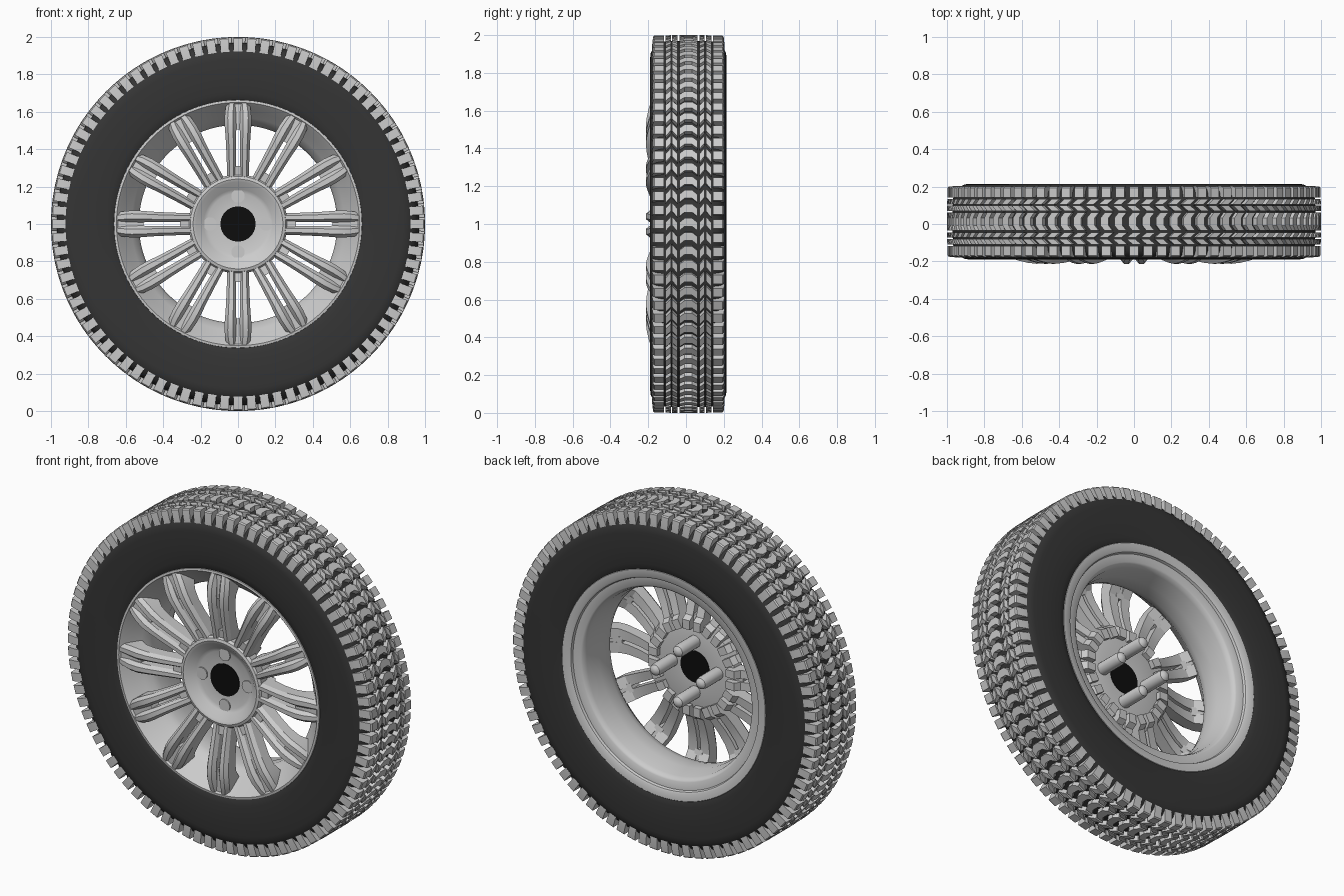
import bpy, bmesh
from math import sin, cos, pi

if "Cube" in bpy.data.objects:
    bpy.data.objects.remove(bpy.data.objects["Cube"])

YC = 0.0125   # tyre mid-plane


def mat(name, c):
    m = bpy.data.materials.new(name)
    m.diffuse_color = (c, c, c, 1)
    m.use_nodes = True
    m.node_tree.nodes["Principled BSDF"].inputs["Base Color"].default_value = m.diffuse_color
    return m


def finish(name, bm, material=None, angle=0.6):
    bmesh.ops.recalc_face_normals(bm, faces=bm.faces)
    me = bpy.data.meshes.new(name)
    bm.to_mesh(me)
    bm.free()
    ob = bpy.data.objects.new(name, me)
    bpy.context.collection.objects.link(ob)
    if material:
        me.materials.append(material)
    bpy.ops.object.select_all(action='DESELECT')
    ob.select_set(True)
    bpy.context.view_layer.objects.active = ob
    bpy.ops.object.shade_smooth_by_angle(angle=angle)
    return ob


def polar(r, y, a):
    return (r * sin(a), y, 1 + r * cos(a))


def lathe(name, prof, n=96, material=None, closed=True):
    """Spin an (r, y) profile around the wheel axis."""
    bm = bmesh.new()
    rings = [[bm.verts.new(polar(r, y, 2 * pi * i / n)) for r, y in prof] for i in range(n)]
    for i in range(n):
        a, b = rings[i], rings[(i + 1) % n]
        for j in range(len(prof) if closed else len(prof) - 1):
            k = (j + 1) % len(prof)
            bm.faces.new((a[j], a[k], b[k], b[j]))
    return finish(name, bm, material)


def loft(bm, sections):
    """Skin a list of equal-length point loops and cap both ends."""
    loops = [[bm.verts.new(p) for p in s] for s in sections]
    n = len(loops[0])
    for a, b in zip(loops, loops[1:]):
        for j in range(n):
            k = (j + 1) % n
            bm.faces.new((a[j], a[k], b[k], b[j]))
    bm.faces.new(loops[0])
    bm.faces.new(loops[-1])


def tread_row(name, sections, n, fill, phase=0.0):
    """Ring of blocks; sections = (y, top radius, bottom radius, angular shift in pitches)."""
    bm = bmesh.new()
    step = 2 * pi / n
    h = step * fill / 2
    for i in range(n):
        loops = []
        for y, rt, rb, s in sections:
            a = step * (i + s + phase)
            loops.append([polar(rb, y + YC, a - h), polar(rt, y + YC, a - h),
                          polar(rt, y + YC, a + h), polar(rb, y + YC, a + h)])
        loft(bm, loops)
    return finish(name, bm, angle=0.4)


dark = mat("rubber", 0.035)
black = mat("black", 0.004)

# Tyre carcass: mirrored half profile
half = [(0.62, 0.165), (0.645, 0.18), (0.66, 0.192), (0.70, 0.2), (0.78, 0.2025), (0.88, 0.2025),
        (0.905, 0.199), (0.925, 0.189), (0.945, 0.175), (0.96, 0.155), (0.968, 0.12), (0.97, 0.06)]
prof = [(r, YC + y) for r, y in half] + [(r, YC - y) for r, y in reversed(half)]
lathe("tyre", prof, 128, dark)

# Tread: shoulder lugs and slanted rows on both sides, chevrons in the middle
N = 84
for s, side in ((-1, "front"), (1, "back")):
    tread_row(side + "_shoulder_lugs",
              [(s * 0.130, 0.998, 0.955, 0), (s * 0.180, 0.998, 0.93, 0),
               (s * 0.187, 0.992, 0.925, 0), (s * 0.192, 0.945, 0.922, 0)], N, 0.66)
    tread_row(side + "_outer_slant_row",
              [(s * 0.093, 1.0, 0.96, -0.22), (s * 0.122, 0.998, 0.96, 0.22)], N, 0.62)
    tread_row(side + "_inner_slant_row",
              [(s * 0.058, 1.0, 0.96, 0.22), (s * 0.086, 1.0, 0.96, -0.22)], N, 0.62)
tread_row("centre_chevrons",
          [(-0.048, 1.0, 0.96, 0.18), (-0.02, 1.0, 0.96, -0.12),
           (0.02, 1.0, 0.96, -0.12), (0.048, 1.0, 0.96, 0.18)], N, 0.58)

# Rim barrel with stepped back lip and flared front edge
lathe("rim", [(0.664, -0.17), (0.662, -0.186), (0.65, -0.188), (0.635, -0.172), (0.605, -0.135),
              (0.57, -0.095), (0.54, -0.06), (0.53, -0.02), (0.53, 0.06), (0.54, 0.10),
              (0.545, 0.15), (0.555, 0.175), (0.565, 0.182), (0.61, 0.186), (0.615, 0.2),
              (0.625, 0.206), (0.665, 0.208), (0.675, 0.198), (0.66, 0.17), (0.58, 0.14),
              (0.56, 0.05), (0.56, -0.02), (0.61, -0.08)])

# Hub dish
lathe("hub", [(0.09, -0.12), (0.165, -0.122), (0.185, -0.13), (0.225, -0.165), (0.24, -0.17),
              (0.255, -0.165), (0.265, -0.15), (0.26, -0.09), (0.23, -0.08), (0.09, -0.085)], 64)

# Spokes: twelve pairs of ridged bars, joined by recessed webs
# (radius, front y, back y, bar offset, bar half width)
bar = [(0.225, -0.158, -0.05, 0.034, 0.022), (0.28, -0.170, -0.05, 0.035, 0.024),
       (0.30, -0.174, -0.08, 0.035, 0.024), (0.38, -0.192, -0.105, 0.036, 0.026),
       (0.46, -0.207, -0.120, 0.038, 0.028), (0.52, -0.213, -0.120, 0.040, 0.031),
       (0.57, -0.207, -0.09, 0.041, 0.031), (0.62, -0.195, -0.10, 0.038, 0.029),
       (0.655, -0.182, -0.155, 0.032, 0.024)]
webs = [[(0.23, -0.15, -0.08), (0.31, -0.16, -0.09)],
        [(0.505, -0.185, -0.12), (0.58, -0.182, -0.10), (0.645, -0.178, -0.14)]]


def at(r, t, y, a):
    """Point at radius r along direction a, shifted sideways by t."""
    return (r * sin(a) + t * cos(a), y, 1 + r * cos(a) - t * sin(a))


bm = bmesh.new()
for i in range(12):
    a = i * pi / 6
    for s in (-1, 1):
        loft(bm, [[at(r, s * o - w, yb, a), at(r, s * o - w, yf + 0.022, a),
                   at(r, s * o - w * 0.45, yf, a), at(r, s * o + w * 0.45, yf, a),
                   at(r, s * o + w, yf + 0.022, a), at(r, s * o + w, yb, a)]
                  for r, yf, yb, o, w in bar])
    for web in webs:
        loft(bm, [[at(r, -0.025, yb, a), at(r, -0.025, yf, a),
                   at(r, 0.025, yf, a), at(r, 0.025, yb, a)] for r, yf, yb in web])
finish("spokes", bm, angle=0.5)

# Four round-ended lug posts through the hub
bm = bmesh.new()
post = [(0.036, -0.128), (0.036, 0.055), (0.031, 0.078), (0.018, 0.09), (0.006, 0.093)]
for i in range(4):
    cx, cz = 0.15 * sin(i * pi / 2), 1 + 0.15 * cos(i * pi / 2)
    loft(bm, [[(cx + r * cos(k * pi / 10), y, cz + r * sin(k * pi / 10)) for k in range(20)]
              for r, y in post])
finish("lug_posts", bm)

# Black centre cap
bm = bmesh.new()
loft(bm, [[polar(0.094, y, k * pi / 20) for k in range(40)] for y in (-0.124, -0.082)])
finish("centre_cap", bm, black)
